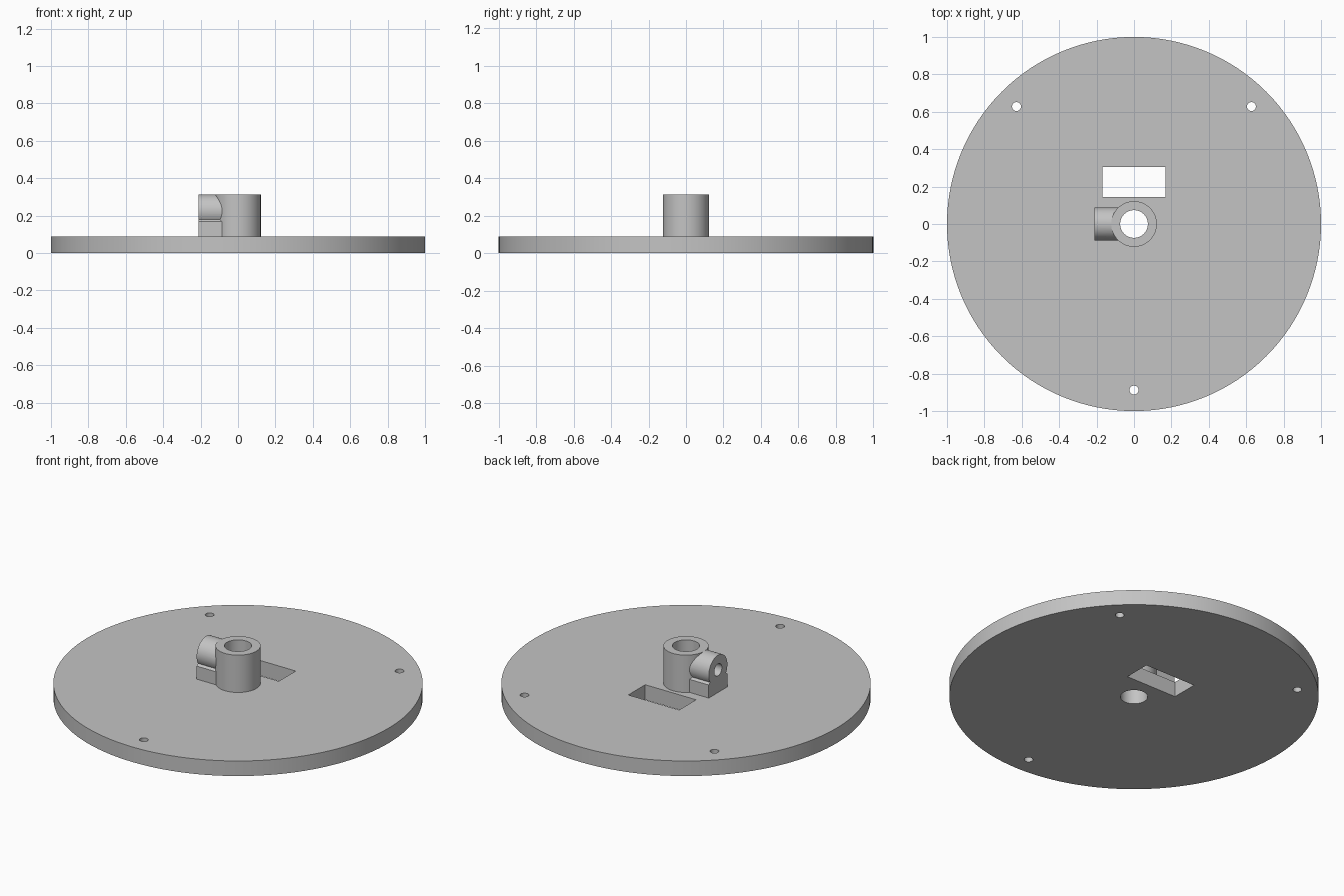
import bpy
import bmesh
from math import cos, sin, pi, radians
from mathutils import Matrix

cube = bpy.data.objects.get("Cube")
if cube:
    bpy.data.objects.remove(cube, do_unlink=True)

PLATE_TOP, HUB_TOP = 0.09, 0.313
BOSS_R, BOSS_Z, BOSS_END = 0.088, 0.225, -0.212

grey = bpy.data.materials.new("light grey")
grey.use_nodes = True
grey.diffuse_color = (0.55, 0.55, 0.55, 1)
grey.node_tree.nodes["Principled BSDF"].inputs["Base Color"].default_value = grey.diffuse_color


def add_object(name, bm):
    bmesh.ops.recalc_face_normals(bm, faces=bm.faces)
    mesh = bpy.data.meshes.new(name)
    bm.to_mesh(mesh)
    bm.free()
    mesh.materials.append(grey)
    obj = bpy.data.objects.new(name, mesh)
    bpy.context.collection.objects.link(obj)
    return obj


def prism(name, profile, low, high, along_x=False):
    """Extrude a closed 2D profile along z, or a (y, z) profile along x."""
    bm = bmesh.new()
    face = bm.faces.new([bm.verts.new((low, u, v) if along_x else (u, v, low))
                         for u, v in profile])
    new = bmesh.ops.extrude_face_region(bm, geom=[face])["geom"]
    depth = high - low
    bmesh.ops.translate(bm, vec=(depth, 0, 0) if along_x else (0, 0, depth),
                        verts=[g for g in new if isinstance(g, bmesh.types.BMVert)])
    return add_object(name, bm)


def circle(radius, sides, u=0, v=0):
    return [(u + radius * cos(2 * pi * i / sides), v + radius * sin(2 * pi * i / sides))
            for i in range(sides)]


def combine(target, tool, operation):
    """Apply a boolean and discard the helper."""
    tool.hide_render = True
    mod = target.modifiers.new(operation.title(), "BOOLEAN")
    mod.operation, mod.object, mod.solver = operation, tool, "EXACT"
    bpy.context.view_layer.objects.active = target
    bpy.ops.object.modifier_apply(modifier=mod.name)
    bpy.data.objects.remove(tool, do_unlink=True)


# Round base with the central hub standing on it
body = prism("mounting_plate_with_hub", circle(1, 128), 0, PLATE_TOP)
combine(body, prism("hub", circle(0.122, 64), 0.03, HUB_TOP), "UNION")

# Side boss: block with shouldered top, carrying a horizontal cylinder
shoulder = [(-BOSS_R, 0.05), (BOSS_R, 0.05), (BOSS_R, 0.168),
            (0.075, 0.179), (-0.075, 0.179), (-BOSS_R, 0.168)]
combine(body, prism("boss_block", shoulder, BOSS_END, 0, True), "UNION")
combine(body, prism("boss_barrel", circle(BOSS_R, 64, 0, BOSS_Z), BOSS_END, 0, True), "UNION")

# Shaft bore and set screw hole
combine(body, prism("shaft_bore", circle(0.074, 64), -0.1, 0.5), "DIFFERENCE")
combine(body, prism("screw_hole", circle(0.036, 32, 0, BOSS_Z), -0.4, 0, True), "DIFFERENCE")

# Rectangular slot behind the hub
slot = [(-0.168, 0.145), (0.168, 0.145), (0.168, 0.305), (-0.168, 0.305)]
combine(body, prism("slot", slot, -0.1, 0.2), "DIFFERENCE")

# Three mounting holes near the rim
for angle in (45, 135, 270):
    a = radians(angle)
    hole = circle(0.024, 32, 0.888 * cos(a), 0.888 * sin(a))
    combine(body, prism("mounting_hole", hole, -0.1, 0.2), "DIFFERENCE")

# Smooth round walls, sharp edges
bpy.ops.object.select_all(action="DESELECT")
body.select_set(True)
bpy.context.view_layer.objects.active = body
bpy.ops.object.shade_smooth_by_angle(angle=radians(30))
